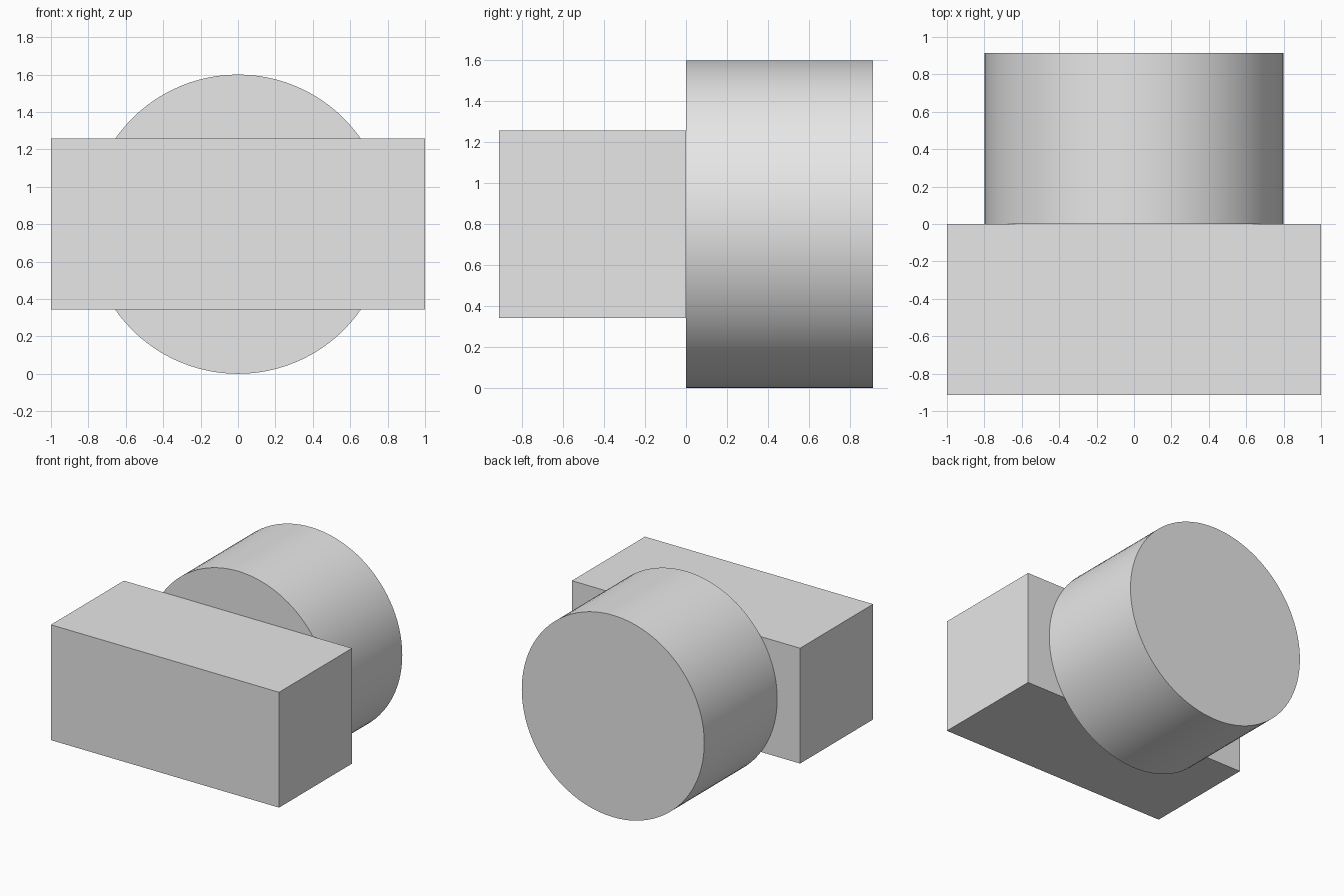
import bpy
import math

cube = bpy.data.objects.get("Cube")
if cube:
    bpy.data.objects.remove(cube, do_unlink=True)

DEPTH = 0.914    # front-to-back length of each part
RADIUS = 0.8

# Single plain grey for the whole model
grey = bpy.data.materials.new("light_grey")
grey.use_nodes = True
grey.diffuse_color = (0.8, 0.8, 0.8, 1)
grey.node_tree.nodes["Principled BSDF"].inputs["Base Color"].default_value = (0.8, 0.8, 0.8, 1)


def finish(name):
    """Name the active part, apply its transform and give it the grey."""
    part = bpy.context.object
    part.name = name
    bpy.ops.object.transform_apply(location=False, rotation=True, scale=True)
    part.data.materials.append(grey)
    return part


# Wide rectangular block at the front
bpy.ops.mesh.primitive_cube_add(size=1, location=(0, -DEPTH / 2, RADIUS))
bpy.context.object.scale = (2, DEPTH, DEPTH)
finish("front_block")

# Round drum lying along y, flush against the block's back
bpy.ops.mesh.primitive_cylinder_add(
    vertices=96, radius=RADIUS, depth=DEPTH,
    location=(0, DEPTH / 2, RADIUS), rotation=(math.pi / 2, 0, 0))
finish("rear_drum")
bpy.ops.object.shade_smooth_by_angle(angle=math.radians(30))
